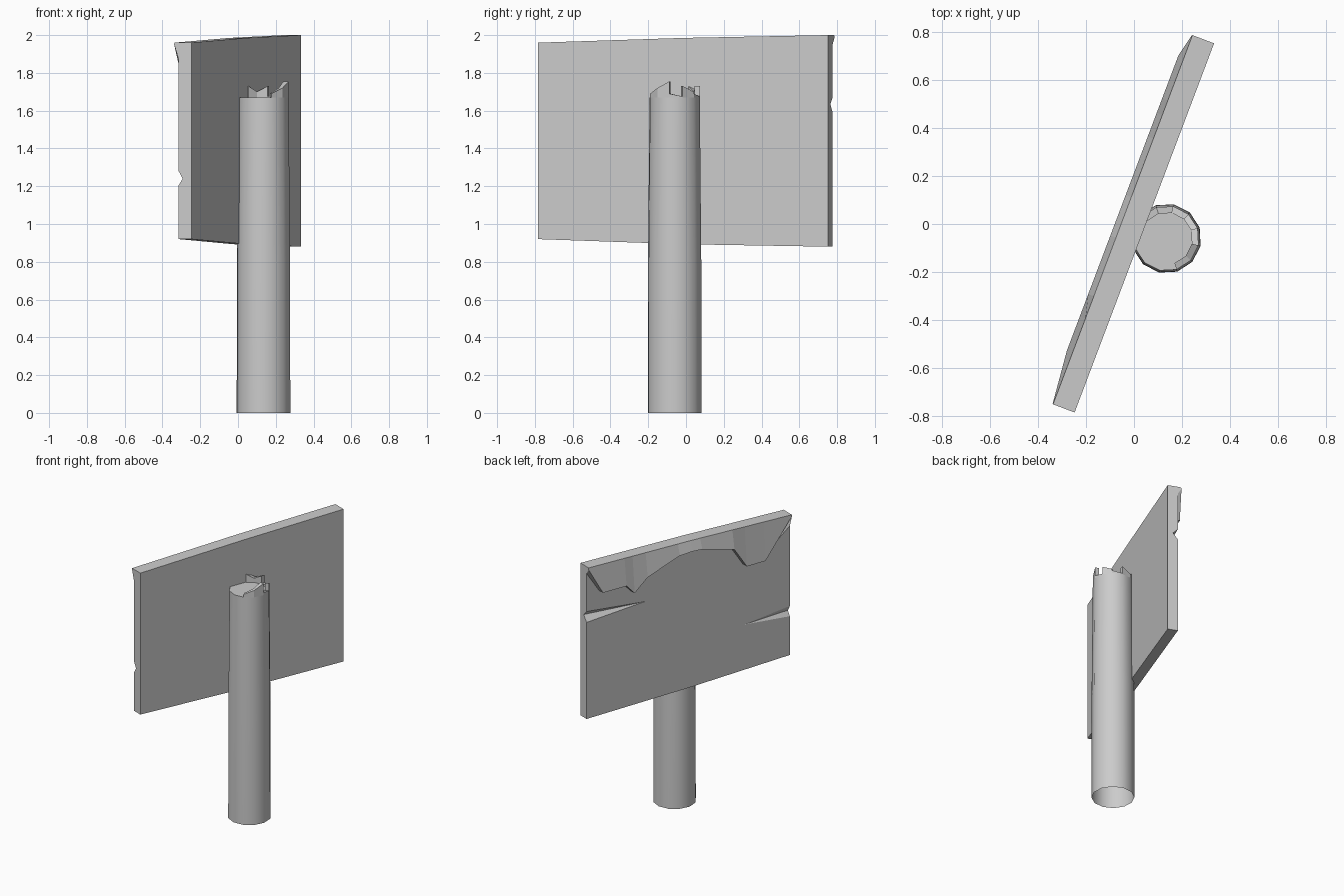
import bpy, bmesh
from math import sin, cos, radians

if "Cube" in bpy.data.objects:
    bpy.data.objects.remove(bpy.data.objects["Cube"])

A = radians(69.3)
W, BACK, FRONT = 0.82, 0.046, -0.026


def place(u, h, z):
    # board space (along, depth, height) to world
    return (cos(A) * u + sin(A) * h, sin(A) * u - cos(A) * h, z)


def finish(name, bm):
    bmesh.ops.recalc_face_normals(bm, faces=bm.faces)
    me = bpy.data.meshes.new(name)
    bm.to_mesh(me)
    bm.free()
    ob = bpy.data.objects.new(name, me)
    bpy.context.collection.objects.link(ob)
    return ob


def top_z(u):
    return 1.985 + (0.015 if u > 0 else 0.025) * u / W


# Sign board with a V-shaped crack running in from each end
bm = bmesh.new()
V = lambda u, h, z: bm.verts.new(place(u, h, z))
outline = [(-W, 0.92), (0, 0.893), (W, 0.88), (W, 2.0), (0, 1.985), (-W, 1.96)]
back = [V(u, BACK, z) for u, z in outline]
front = [V(u, FRONT, z) for u, z in outline]
r_low, r_tip, r_up, r_deep = (V(W, FRONT, 1.59), V(0.35, FRONT, 1.62),
                              V(W, FRONT, 1.67), V(W, 0.008, 1.635))
l_low, l_tip, l_up, l_deep = (V(-W, FRONT, 1.205), V(-0.45, FRONT, 1.24),
                              V(-W, FRONT, 1.28), V(-W, -0.003, 1.24))
bm.faces.new(back)
bm.faces.new(front[:3] + [r_low, r_tip, r_up] + front[3:] + [l_up, l_tip, l_low])
for i in (0, 1, 3, 4):
    bm.faces.new((back[i], back[i + 1], front[i + 1], front[i]))
bm.faces.new((back[2], back[3], front[3], r_up, r_deep, r_low, front[2]))
bm.faces.new((back[5], back[0], front[0], l_low, l_deep, l_up, front[5]))
for low, tip, up, deep in ((r_low, r_tip, r_up, r_deep), (l_low, l_tip, l_up, l_deep)):
    bm.faces.new((low, tip, deep))
    bm.faces.new((deep, tip, up))
finish("sign_board", bm)

# Raised jagged covering hanging over the top of the board
bm = bmesh.new()
OUT = -0.075
drips = [(-W, -0.052, 1.952, 1.87), (-0.59, OUT, 1.69, 1.69), (-0.44, OUT, 1.69, 1.69),
         (-0.34, OUT, 1.84, 1.84), (-0.08, OUT, 1.91, 1.91), (0, OUT, 1.915, 1.915),
         (0.10, OUT, 1.91, 1.91), (0.36, OUT, 1.82, 1.82), (0.465, OUT, 1.73, 1.73),
         (0.53, OUT, 1.80, 1.80), (0.72, OUT, 1.80, 1.80), (W, -0.052, 1.985, 1.95)]
cols = []
for u, h, z, base in drips:
    cols.append([bm.verts.new(place(*p)) for p in (
        (u, FRONT, top_z(u)), (u, -0.05, top_z(u)), (u, h, z), (u, FRONT, base))])
for a, b in zip(cols, cols[1:]):
    for i in range(3):
        bm.faces.new((a[i], a[i + 1], b[i + 1], b[i]))
bm.faces.new(cols[0])
bm.faces.new(cols[-1])
finish("top_covering", bm)

# Twelve-sided post, open underneath, slightly tapered above
CX, CY, N = 0.135, -0.06, 12


def ring_point(k, r, z):
    a = radians(18 + 30 * k)
    return (CX + r * cos(a), CY + r * sin(a), z)


bm = bmesh.new()
rings = [[bm.verts.new(ring_point(k, r, z)) for k in range(N)]
         for r, z in ((0.145, 0), (0.144, 0.8), (0.136, 1.67))]
for lo, hi in zip(rings, rings[1:]):
    for k in range(N):
        j = (k + 1) % N
        bm.faces.new((lo[k], lo[j], hi[j], hi[k]))
bm.faces.new(rings[-1])
post = finish("post", bm)
bpy.context.view_layer.objects.active = post
post.select_set(True)
bpy.ops.object.shade_smooth_by_angle(angle=radians(40))

# Splintered rim: one slanted wedge per broken side (side, start and end height)
bm = bmesh.new()
for k, z0, z1 in ((-3, 1.69, 1.72), (-2, 1.72, 1.755), (-1, 1.69, 1.675),
                  (0, 1.73, 1.70), (1, 1.69, 1.675), (2, 1.73, 1.70), (3, 1.70, 1.73)):
    q = [[bm.verts.new(ring_point(s, r, z)) for s, r, z in (
        (s, 0.136, 1.67), (s, 0.108, 1.67), (s, 0.108, z), (s, 0.136, z))]
        for s, z in ((k, z0), (k + 1, z1))]
    for i in range(4):
        j = (i + 1) % 4
        bm.faces.new((q[0][i], q[0][j], q[1][j], q[1][i]))
    bm.faces.new(q[0])
    bm.faces.new(q[1])
finish("post_splinters", bm)
